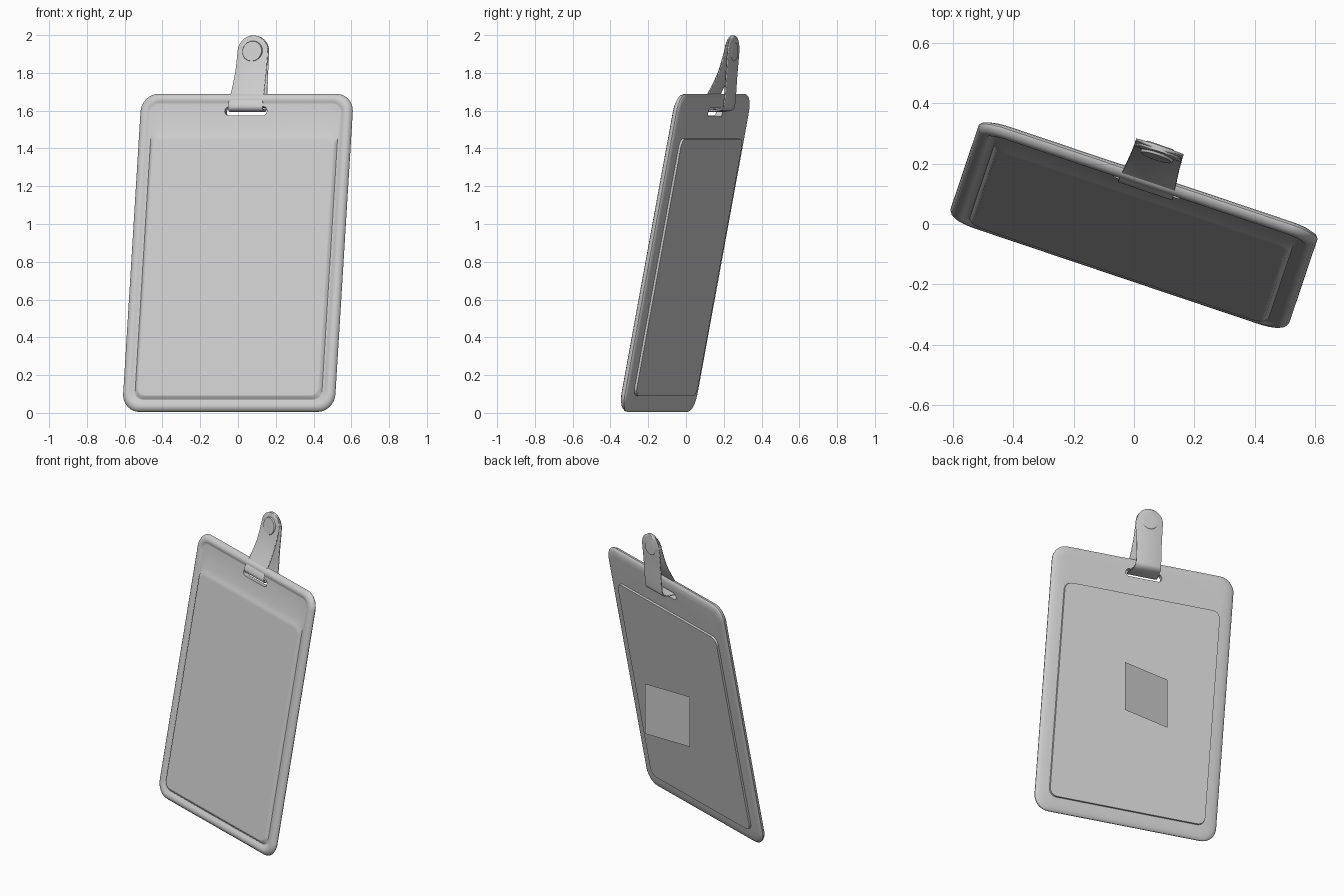
import bpy, bmesh
from math import radians, sin, cos, pi
from mathutils import Matrix, Vector

if "Cube" in bpy.data.objects:
    bpy.data.objects.remove(bpy.data.objects["Cube"])

YAW = Matrix.Rotation(radians(-18.6), 4, 'Z')
CARD = Matrix.Translation((0, 0, 0.847)) @ YAW @ Matrix.Rotation(radians(-10.9), 4, 'X')


def add_object(name, bm, matrix):
    bmesh.ops.recalc_face_normals(bm, faces=bm.faces)
    bm.transform(matrix)
    mesh = bpy.data.meshes.new(name)
    bm.to_mesh(mesh)
    bm.free()
    ob = bpy.data.objects.new(name, mesh)
    bpy.context.collection.objects.link(ob)
    return ob


def select(ob):
    bpy.ops.object.select_all(action='DESELECT')
    ob.select_set(True)
    bpy.context.view_layer.objects.active = ob


def smooth(ob, angle=40):
    select(ob)
    bpy.ops.object.shade_smooth_by_angle(angle=radians(angle))
    ob.modifiers.new("normals", 'WEIGHTED_NORMAL').keep_sharp = True


def rounded_ring(bm, hw, zb, zt, r, y, n=8):
    """Rounded rectangle of vertices in the XZ plane at depth y."""
    ring = []
    corners = [(hw - r, zt - r), (r - hw, zt - r), (r - hw, zb + r), (hw - r, zb + r)]
    for q, (cx, cz) in enumerate(corners):
        for i in range(n + 1):
            a = (q + i / n) * pi / 2
            ring.append(bm.verts.new((cx + r * cos(a), y, cz + r * sin(a))))
    return ring


def loft(name, rings, matrix):
    bm = bmesh.new()
    loops = [rounded_ring(bm, *r) for r in rings]
    for a, b in zip(loops, loops[1:]):
        for i in range(len(a)):
            j = (i + 1) % len(a)
            bm.faces.new((a[i], a[j], b[j], b[i]))
    bm.faces.new(loops[0])
    bm.faces.new(loops[-1])
    return add_object(name, bm, matrix)


def inset(d, y):
    return (0.592 - d, d - 0.857, 0.857 - d, 0.095 - d * 0.7, y)


# Card holder: front pouch, raised rim, rounded edge, raised back panel
holder = loft("card_holder", [
    (0.500, -0.770, 0.600, 0.040, -0.031),
    (0.510, -0.780, 0.625, 0.045, -0.029),
    (0.522, -0.792, 0.660, 0.050, -0.015),
    inset(0.060, -0.014),
    inset(0.048, -0.021), inset(0.036, -0.026), inset(0.022, -0.025),
    inset(0.009, -0.018), inset(0.001, -0.006), inset(0.000, 0.002),
    inset(0.006, 0.010), inset(0.022, 0.016), inset(0.050, 0.020),
    (0.508, -0.766, 0.622, 0.050, 0.021),
    (0.506, -0.764, 0.620, 0.050, 0.033),
], CARD)

# Strap slot
cutter = loft("slot_cutter", [(0.118, 0.738, 0.786, 0.0235, -0.2),
                              (0.118, 0.738, 0.786, 0.0235, 0.2)], CARD)
cutter.hide_render = True
cutter.hide_viewport = False
cut = holder.modifiers.new("slot", 'BOOLEAN')
cut.object = cutter
cut.solver = 'EXACT'
select(holder)
bpy.ops.object.modifier_apply(modifier=cut.name)
bpy.data.objects.remove(cutter)
smooth(holder)

# Strap path: (depth, height, half width), with rounded ends
R, ZC = 0.083, 1.914


def tip(b0, lean):
    return [(b0 + lean * sin(radians(a)), ZC + R * sin(radians(a)), R * cos(radians(a)))
            for a in (87, 75, 60, 45, 30, 15, 0)]


path = [Vector(p) for p in tip(0.247, 0.014)
        + [(0.212, 1.80, 0.085), (0.158, 1.69, 0.091), (0.123, 1.63, 0.095),
           (0.128, 1.607, 0.095), (0.150, 1.600, 0.094), (0.200, 1.601, 0.086),
           (0.232, 1.612, 0.082), (0.243, 1.645, 0.080), (0.253, 1.78, 0.080)]
        + tip(0.264, 0.003)[::-1]]


def catmull(pts, steps):
    ext = [pts[0]] + pts + [pts[-1]]
    out = []
    for a, b, c, d in zip(ext, ext[1:], ext[2:], ext[3:]):
        for i in range(steps):
            t = i / steps
            out.append(0.5 * (2 * b + (c - a) * t + (2 * a - 5 * b + 4 * c - d) * t * t
                              + (3 * b - a - 3 * c + d) * t ** 3))
    return out + [pts[-1]]


bm = bmesh.new()
rows = [[bm.verts.new((s * w, b, z)) for s in (-1, 0, 1)] for b, z, w in catmull(path, 4)]
for p, q in zip(rows, rows[1:]):
    for i in range(2):
        bm.faces.new((p[i], p[i + 1], q[i + 1], q[i]))
strap = add_object("strap", bm, YAW)
solid = strap.modifiers.new("thickness", 'SOLIDIFY')
solid.thickness = 0.013
solid.offset = 0
smooth(strap)


# Snap buttons on both faces of the strap
def button(name, b, radius, depth, tilt):
    bm = bmesh.new()
    bmesh.ops.create_cone(bm, cap_ends=True, segments=40, radius1=radius,
                          radius2=radius * 0.88, depth=depth)
    facing = Matrix.Rotation(radians(tilt), 4, 'X')
    smooth(add_object(name, bm, YAW @ Matrix.Translation((0, b, ZC)) @ facing), 60)


button("front_snap", 0.240, 0.060, 0.016, 80)
button("back_snap", 0.271, 0.052, 0.010, -90)

# Flat square tag standing upright behind the holder
bm = bmesh.new()
bmesh.ops.create_grid(bm, x_segments=1, y_segments=1, size=0.168)
add_object("back_tag", bm, Matrix.Translation((0.03, 0.153, 0.76))
           @ Matrix.Rotation(radians(-90), 4, 'X'))
